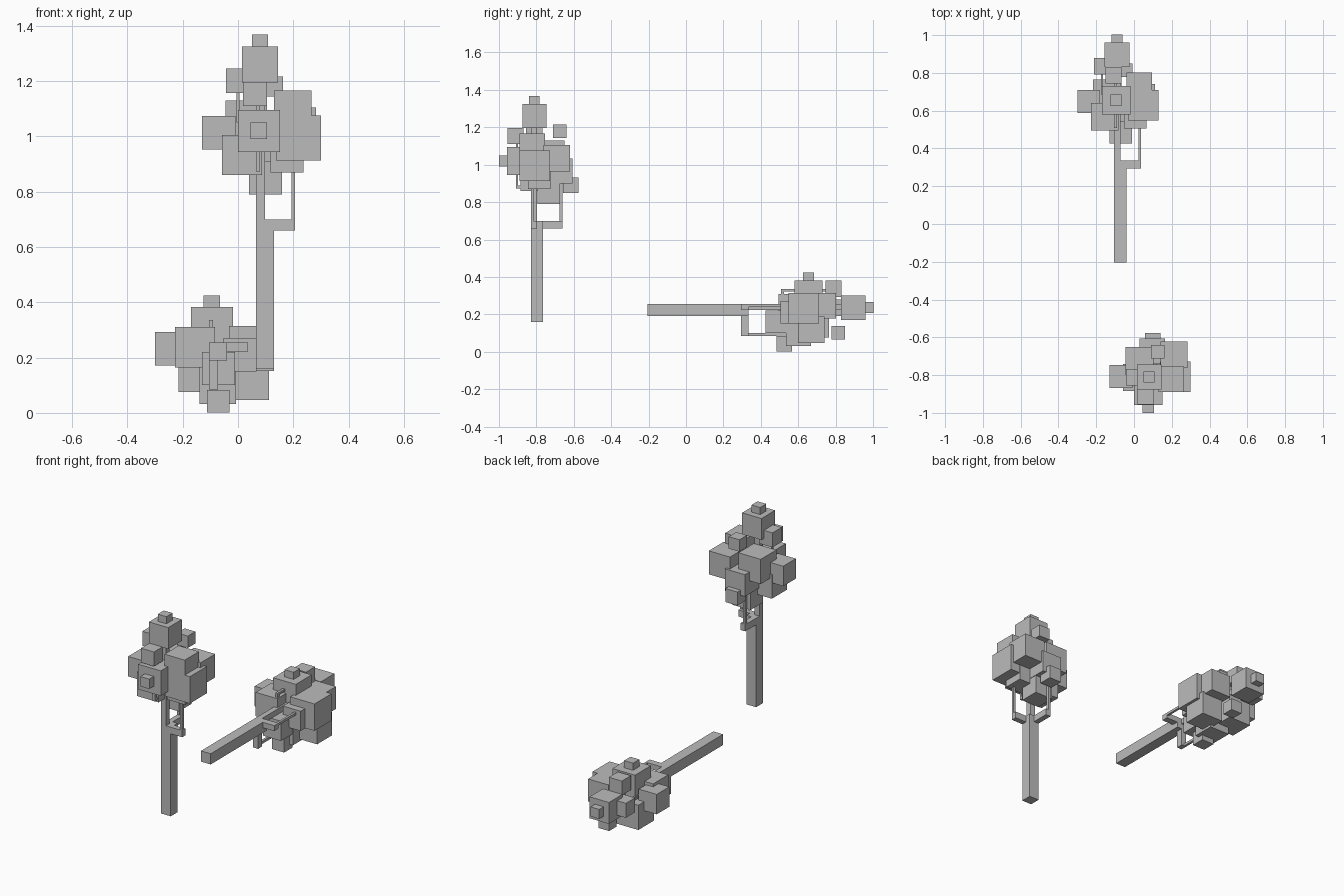
import bpy
import math
from mathutils import Matrix, Vector

default_cube = bpy.data.objects.get("Cube")
if default_cube:
    bpy.data.objects.remove(default_cube, do_unlink=True)

grey = bpy.data.materials.new("plain grey")
grey.use_nodes = True
colour = (0.5, 0.5, 0.5, 1)
grey.diffuse_color = colour
grey.node_tree.nodes["Principled BSDF"].inputs["Base Color"].default_value = colour

# The lying tree is the standing tree tipped over towards the back
STANDING = Matrix.Identity(4)
LYING = Matrix.Translation((-0.17, -0.365, -0.575)) @ Matrix.Rotation(-math.pi / 2, 4, "X")


def box(name, low, high, placement):
    low, high = Vector(low), Vector(high)
    bpy.ops.mesh.primitive_cube_add(size=1)
    part = bpy.context.object
    part.name = name
    part.data.transform(placement @ Matrix.Translation((low + high) / 2)
                        @ Matrix.Diagonal((*(high - low), 1)))
    part.data.materials.append(grey)


# Leaf cubes: name, lowest corner, edge length
LEAVES = [
    ("tip", (0.05, -0.84, 1.31), 0.058),
    ("crown", (0.015, -0.875, 1.195), 0.13),
    ("upper_front", (0.018, -0.955, 1.11), 0.087),
    ("upper_right", (-0.043, -0.855, 1.157), 0.088),
    ("upper_back", (0.09, -0.712, 1.144), 0.072),
    ("front", (0, -0.957, 0.944), 0.152),
    ("front_tip", (0.045, -1, 0.99), 0.06),
    ("left_upper", (0.13, -0.89, 1.03), 0.136),
    ("left", (0.137, -0.89, 0.912), 0.163),
    ("left_back", (0.14, -0.763, 0.963), 0.142),
    ("left_lower", (0.117, -0.845, 0.87), 0.12),
    ("right", (-0.13, -0.867, 0.953), 0.121),
    ("right_lower", (-0.058, -0.885, 0.86), 0.145),
    ("back", (-0.046, -0.8, 0.98), 0.15),
    ("back_lower", (0.03, -0.74, 0.9), 0.133),
    ("back_tip", (0.058, -0.658, 0.85), 0.082),
    ("underside", (0.04, -0.795, 0.79), 0.12),
]

# Trunk, side branches and thin twigs: name, lowest and highest corner
WOOD = [
    ("trunk", (0.065, -0.83, 0.16), (0.13, -0.765, 0.7)),
    ("upper_trunk", (0.065, -0.83, 0.7), (0.098, -0.797, 1.2)),
    ("left_branch", (0.13, -0.83, 0.66), (0.207, -0.797, 0.7)),
    ("left_twig", (0.193, -0.83, 0.7), (0.207, -0.815, 0.88)),
    ("back_branch", (0.065, -0.765, 0.66), (0.098, -0.66, 0.7)),
    ("back_twig", (0.065, -0.675, 0.7), (0.08, -0.66, 0.92)),
    ("front_branch", (0.065, -0.91, 0.873), (0.08, -0.83, 0.89)),
    ("front_twig", (0.065, -0.91, 0.89), (0.08, -0.897, 1.12)),
    ("right_twig", (-0.005, -0.83, 1.05), (0.005, -0.82, 1.17)),
]

for tree, placement in (("standing", STANDING), ("lying", LYING)):
    for part, low, high in WOOD:
        box(f"{tree}_{part}", low, high, placement)
    for part, low, edge in LEAVES:
        high = [value + edge for value in low]
        box(f"{tree}_{part}_leaves", low, high, placement)
